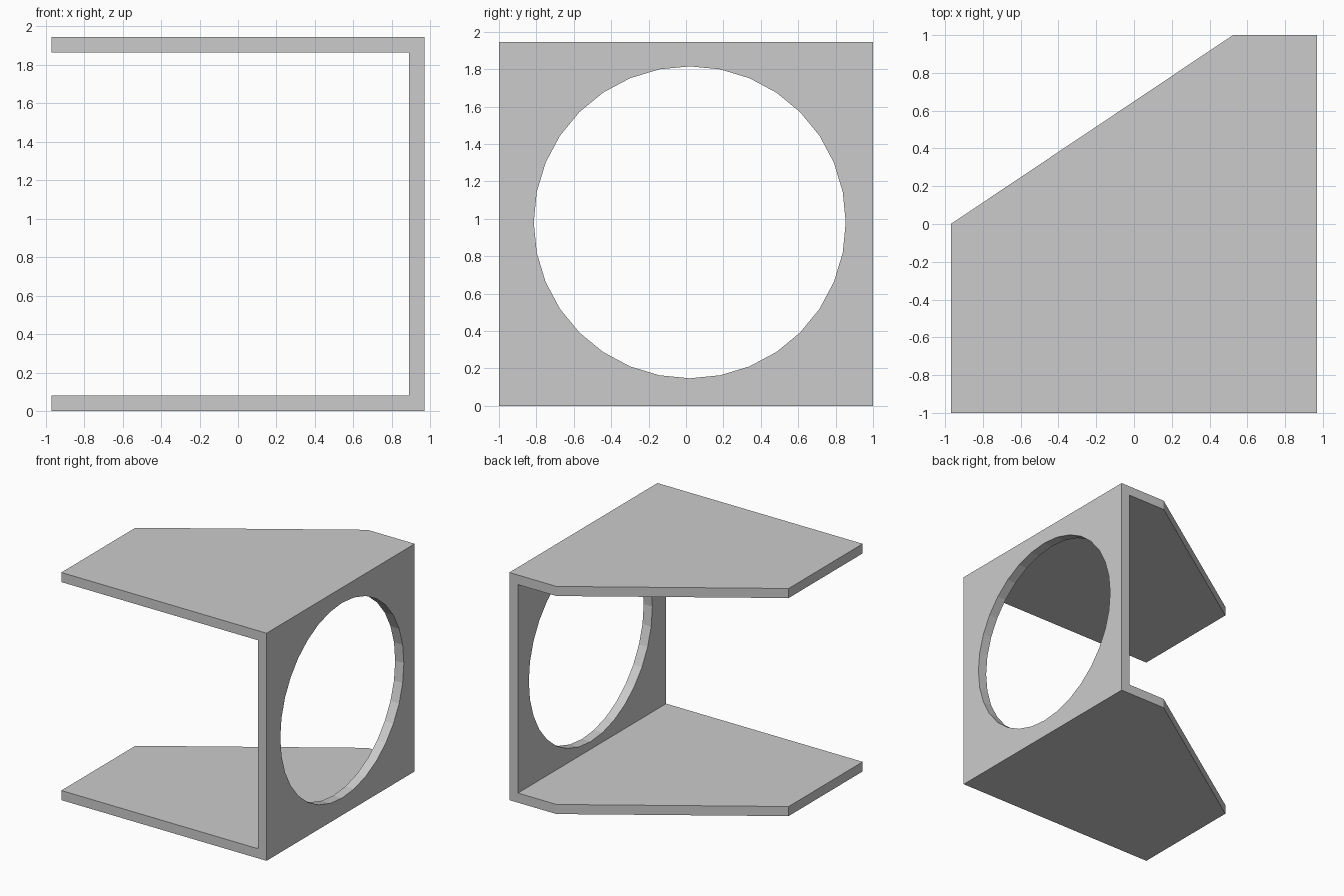
import bpy, bmesh, math
from mathutils import Vector

if "Cube" in bpy.data.objects:
    bpy.data.objects.remove(bpy.data.objects["Cube"])

HX, HY, H, T = 0.97, 1.0, 1.945, 0.082   # half width, half depth, height, sheet thickness
BEVEL_X = 0.524                          # where the slanted cut reaches the back edge

# C-shaped bracket: side profile extruded from front to back
profile = [(-HX, 0), (HX, 0), (HX, H), (-HX, H),
           (-HX, H - T), (HX - T, H - T), (HX - T, T), (-HX, T)]
bm = bmesh.new()
face = bm.faces.new([bm.verts.new((x, -HY, z)) for x, z in profile])
ext = bmesh.ops.extrude_face_region(bm, geom=[face])
bmesh.ops.translate(bm, vec=(0, 2 * HY, 0),
                    verts=[v for v in ext["geom"] if isinstance(v, bmesh.types.BMVert)])

# slanted cut across the back left corner of both plates
cut = bmesh.ops.bisect_plane(bm, geom=bm.verts[:] + bm.edges[:] + bm.faces[:],
                             plane_co=Vector((-HX, 0, 0)),
                             plane_no=Vector((-HY, BEVEL_X + HX, 0)).normalized(),
                             clear_outer=True)
bmesh.ops.holes_fill(bm, edges=[e for e in bm.edges if e.is_boundary], sides=0)
bmesh.ops.recalc_face_normals(bm, faces=bm.faces[:])
mesh = bpy.data.meshes.new("bracket")
bm.to_mesh(mesh)
bm.free()
bracket = bpy.data.objects.new("bracket", mesh)
bpy.context.collection.objects.link(bracket)

# round opening in the upright wall
bpy.ops.mesh.primitive_cylinder_add(vertices=32, radius=0.834, depth=0.5,
                                    location=(HX - T / 2, 0.02, 0.981),
                                    rotation=(0, math.pi / 2, 0))
cutter = bpy.context.object
cutter.name = "opening_cutter"
cutter.hide_render = True
cutter.display_type = 'WIRE'
opening = bracket.modifiers.new("opening", 'BOOLEAN')
opening.operation = 'DIFFERENCE'
opening.solver = 'EXACT'
opening.object = cutter
